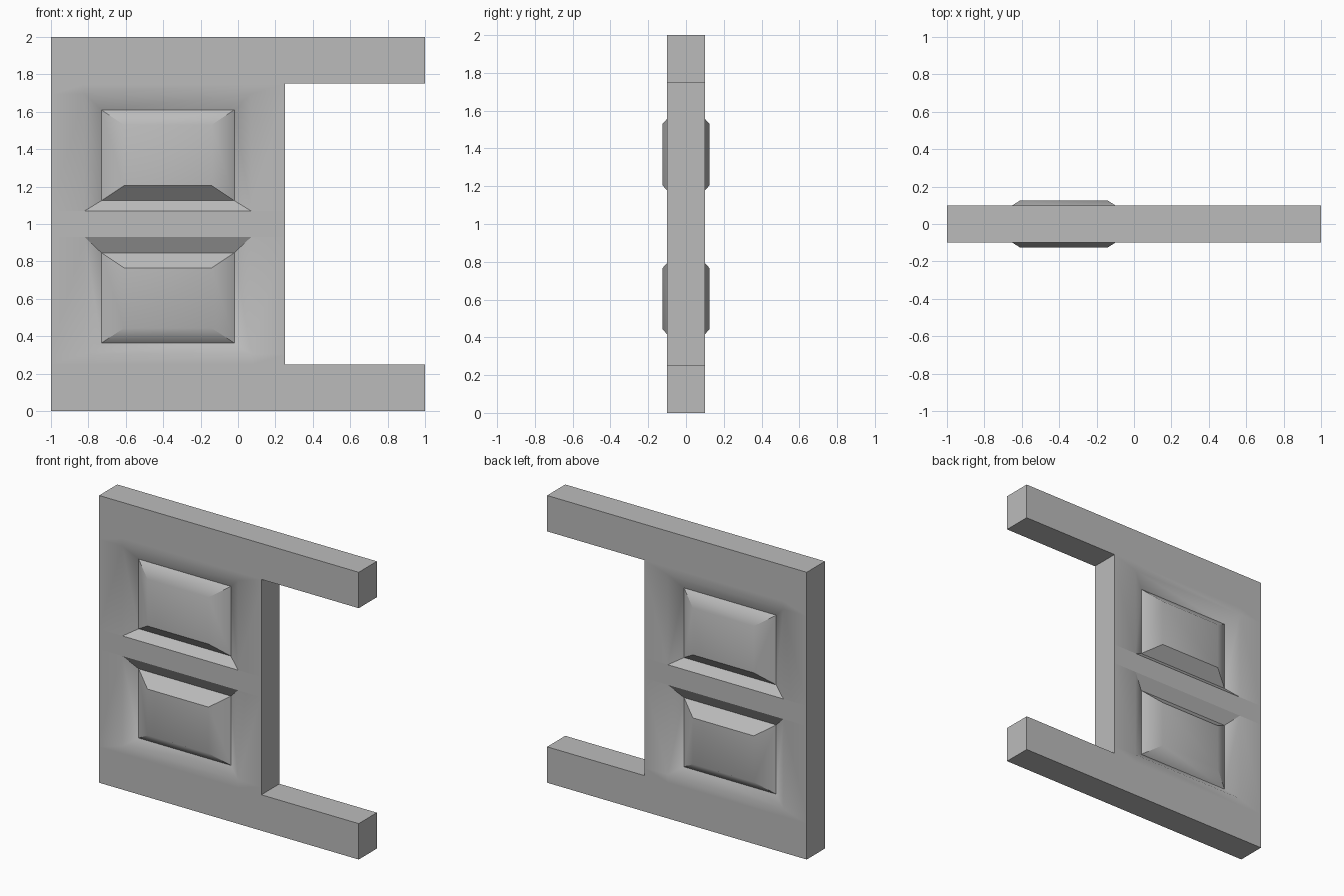
import bpy
import bmesh
from math import radians

cube = bpy.data.objects.get("Cube")
if cube:
    bpy.data.objects.remove(cube, do_unlink=True)

# Single plain material
grey = bpy.data.materials.new("plain_grey")
grey.use_nodes = True
colour = (0.5, 0.5, 0.5, 1)
grey.diffuse_color = colour
grey.node_tree.nodes["Principled BSDF"].inputs["Base Color"].default_value = colour

FACE, GROOVE, RAISED = -0.1, -0.05, -0.125   # depths of the front half

# Cut lines of the plate; panels fill the cells listed by row
x_cuts = [-1, -0.82, 0.07, 0.25, 1]
z_cuts = [0, 0.25, 0.305, 0.93, 1.07, 1.695, 1.75, 2]
groove_x, raised_x = (-0.73, -0.02), (-0.61, -0.14)
# row: (groove z range, raised z range)
panels = {2: ((0.364, 0.846), (0.443, 0.766)),
          4: ((1.125, 1.61), (1.205, 1.53))}

bm = bmesh.new()


def rectangle(xs, zs, y):
    """Four corner vertices of an upright rectangle."""
    corners = [(xs[0], zs[0]), (xs[1], zs[0]), (xs[1], zs[1]), (xs[0], zs[1])]
    return [bm.verts.new((x, y, z)) for x, z in corners]


def frame(outer, inner):
    """Four sloped faces between two rectangles."""
    for i in range(4):
        j = (i + 1) % 4
        bm.faces.new((outer[i], outer[j], inner[j], inner[i]))


# Front sheet with the two arms and the recessed, raised panels
for col in range(len(x_cuts) - 1):
    for row in range(len(z_cuts) - 1):
        if col == 3 and 0 < row < 6:
            continue                          # open side between the arms
        cell = rectangle(x_cuts[col:col + 2], z_cuts[row:row + 2], FACE)
        if col == 1 and row in panels:
            groove_z, raised_z = panels[row]
            groove = rectangle(groove_x, groove_z, GROOVE)
            raised = rectangle(raised_x, raised_z, RAISED)
            frame(cell, groove)
            frame(groove, raised)
            bm.faces.new(raised)
        else:
            bm.faces.new(cell)
bmesh.ops.remove_doubles(bm, verts=bm.verts, dist=0.0001)

# Side walls back to the middle plane
rim = [e for e in bm.edges if e.is_boundary]
walls = bmesh.ops.extrude_edge_only(bm, edges=rim)["geom"]
for v in walls:
    if isinstance(v, bmesh.types.BMVert):
        v.co.y = 0
bmesh.ops.recalc_face_normals(bm, faces=bm.faces)
front = max(bm.faces, key=lambda f: f.calc_area() if abs(f.normal.y) > 0.9 else 0)
if front.normal.y > 0:
    bmesh.ops.reverse_faces(bm, faces=bm.faces)

# Crisp outline and crisp panel edges towards the middle rail, soft elsewhere
for f in bm.faces:
    f.smooth = True
for e in bm.edges:
    near_rail = all(abs(v.co.z - 1) < 0.25 for v in e.verts)
    e.smooth = not (near_rail or e.calc_face_angle(0) > radians(50))

mesh = bpy.data.meshes.new("panelled_plate")
bm.to_mesh(mesh)
bm.free()
mesh.materials.append(grey)
plate = bpy.data.objects.new("panelled_plate", mesh)
bpy.context.collection.objects.link(plate)

# Matching back half
mirror = plate.modifiers.new("back_half", 'MIRROR')
mirror.use_axis = (False, True, False)
mirror.use_clip = True
weighted = plate.modifiers.new("flat_shading_bias", 'WEIGHTED_NORMAL')
weighted.keep_sharp = True
